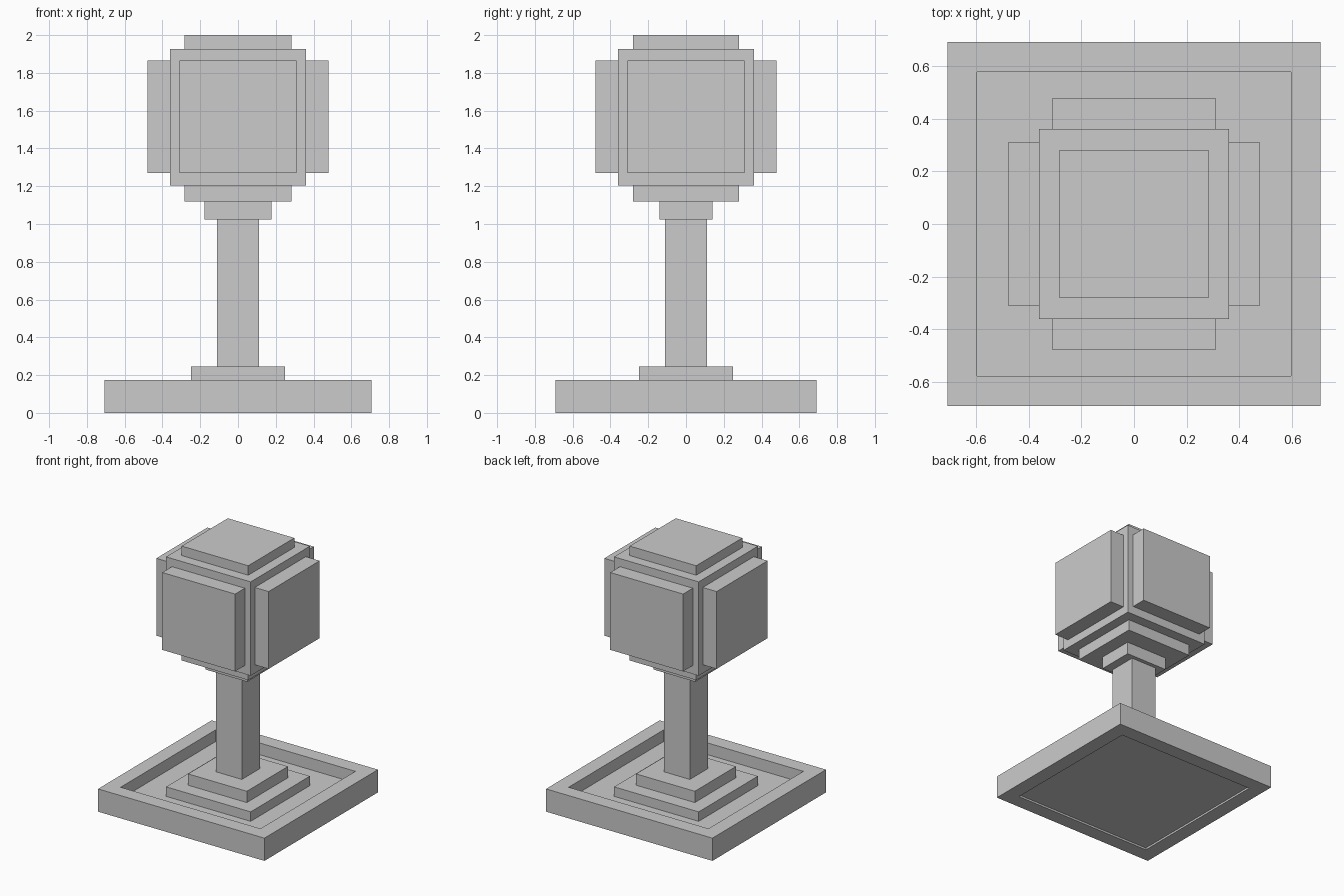
import bpy, bmesh
from mathutils import Matrix, Vector

if "Cube" in bpy.data.objects:
    bpy.data.objects.remove(bpy.data.objects["Cube"])


def box(name, x0, x1, y0, y1, z0, z1):
    bm = bmesh.new()
    size = Vector((x1 - x0, y1 - y0, z1 - z0))
    mid = Vector((x0 + x1, y0 + y1, z0 + z1)) / 2
    bmesh.ops.create_cube(bm, size=1, matrix=Matrix.Translation(mid) @ Matrix.Diagonal(size.to_4d()))
    mesh = bpy.data.meshes.new(name)
    bm.to_mesh(mesh)
    bm.free()
    obj = bpy.data.objects.new(name, mesh)
    bpy.context.collection.objects.link(obj)
    return obj


def block(name, hx, hy, z0, z1):
    return box(name, -hx, hx, -hy, hy, z0, z1)


# Planter frame: long bars front and back, short bars at the sides
OX, OY, IX, IY, RIM = 0.708, 0.69, 0.595, 0.577, 0.175
box("frame_front", -OX, OX, -OY, -IY, 0, RIM)
box("frame_back", -OX, OX, IY, OY, 0, RIM)
box("frame_left", -OX, -IX, -IY, IY, 0, RIM)
box("frame_right", IX, OX, -IY, IY, 0, RIM)

# Sunken floor and the stepped footing
block("floor", IX, IY, 0.015, 0.085)
block("footing_lower", 0.36, 0.36, 0.085, 0.158)
block("footing_upper", 0.25, 0.25, 0.158, 0.245)

# Trunk and stepped collar under the head
block("trunk", 0.11, 0.11, 0.245, 1.025)
block("collar_lower", 0.177, 0.14, 1.025, 1.12)
block("collar_upper", 0.283, 0.28, 1.12, 1.205)

# Cubic head with a cap and four raised side panels
block("head", 0.36, 0.36, 1.205, 1.927)
block("cap", 0.283, 0.28, 1.927, 2.0)
IN, OUT, W, Z0, Z1 = 0.36, 0.478, 0.31, 1.27, 1.865
box("panel_right", IN, OUT, -W, W, Z0, Z1)
box("panel_left", -OUT, -IN, -W, W, Z0, Z1)
box("panel_front", -W, W, -OUT, -IN, Z0, Z1)
box("panel_back", -W, W, IN, OUT, Z0, Z1)
